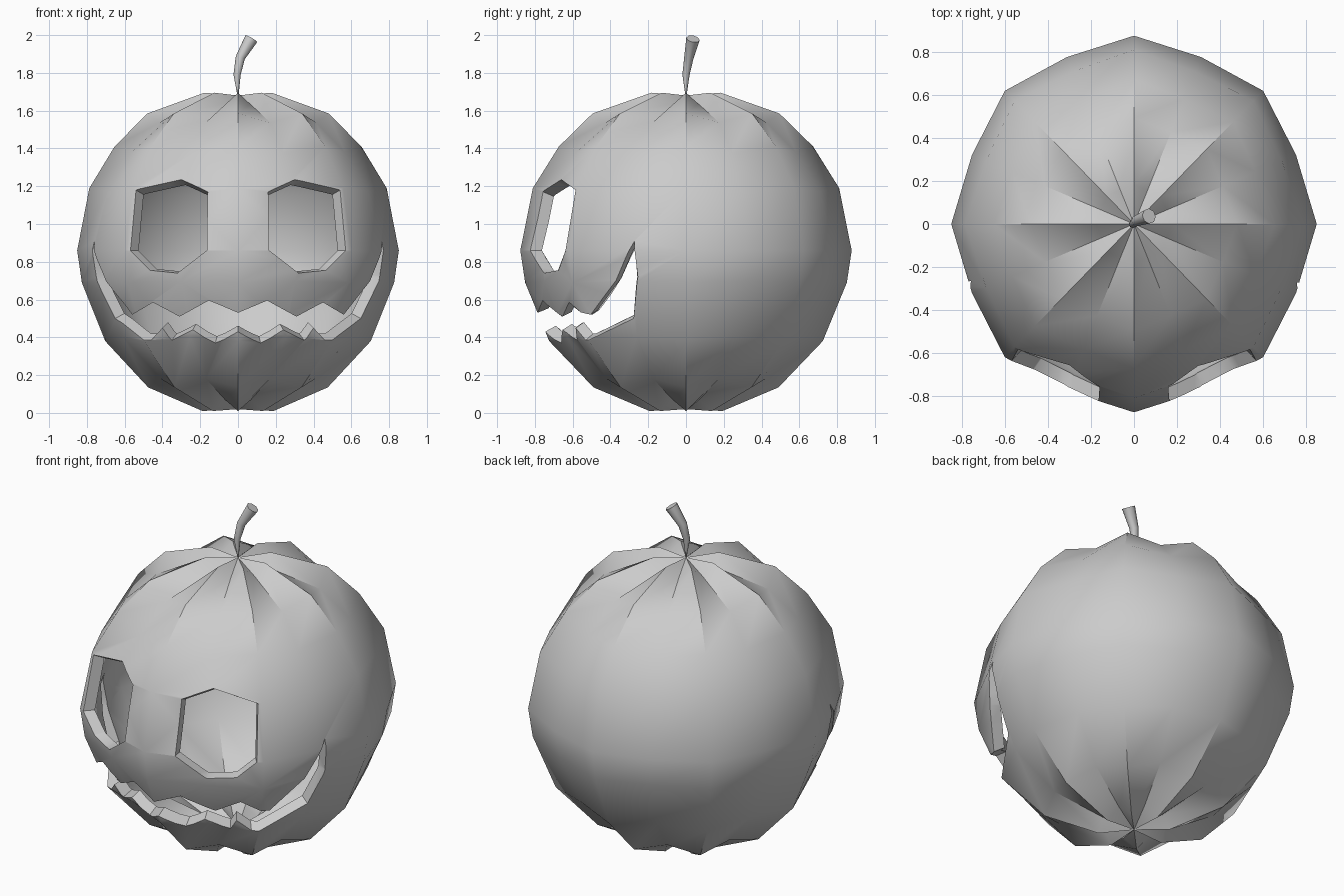
import bpy, bmesh, math
from mathutils import Vector
from mathutils.bvhtree import BVHTree

if "Cube" in bpy.data.objects:
    bpy.data.objects.remove(bpy.data.objects["Cube"])

C = Vector((0, 0, 0.85))
SEG = 16
PROFILE = [(.19, .01), (.48, .135), (.71, .38), (.835, .69), (.86, .86),
           (.795, 1.19), (.66, 1.41), (.485, 1.585), (.18, 1.695)]


def add_shell(bm, scale, flip=False):
    """Ribbed globe: every second meridian is drawn in to form a groove."""
    rings = []
    for r, z in PROFILE:
        ring = []
        for i in range(SEG):
            a = 2 * math.pi * i / SEG
            p = Vector((.99 * r * math.cos(a), 1.02 * r * math.sin(a), z)) - C
            if i % 2:
                p *= .96 - .03 * abs(p.z) / .85
            ring.append(bm.verts.new(C + p * scale))
        rings.append(ring)
    south = bm.verts.new(C + Vector((0, 0, -.83)) * scale)
    north = bm.verts.new(C + Vector((0, 0, .83)) * scale)
    faces = []
    for i in range(SEG):
        j = (i + 1) % SEG
        faces.append((south, rings[0][j], rings[0][i]))
        faces.append((north, rings[-1][i], rings[-1][j]))
        for a, b in zip(rings, rings[1:]):
            faces.append((a[i], a[j], b[j]))
            faces.append((a[i], b[j], b[i]))
    for f in faces:
        bm.faces.new(f[::-1] if flip else f)


def to_object(bm, name):
    me = bpy.data.meshes.new(name)
    bm.to_mesh(me)
    bm.free()
    ob = bpy.data.objects.new(name, me)
    bpy.context.collection.objects.link(ob)
    return ob


# Surface used to place the carved outlines
bm = bmesh.new()
add_shell(bm, 1)
tree = BVHTree.FromBMesh(bm)


def on_surface(x, z):
    hit = tree.ray_cast(Vector((x, -3, z)), Vector((0, 1, 0)))[0]
    if hit is None:
        hit = tree.find_nearest(Vector((x, -.33, z)))[0]
    return hit


# Hollow pumpkin body
add_shell(bm, .925, flip=True)
body = to_object(bm, "pumpkin_body")


def cutter(name, outline, caps):
    """Wedge pointing at the centre, following an outline seen from the front."""
    bm = bmesh.new()
    pts = [on_surface(x, z) - C for x, z in outline]
    outer = [bm.verts.new(C + p * 1.3) for p in pts]
    inner = [bm.verts.new(C + p * .6) for p in pts]
    n = len(pts)
    for i in range(n):
        j = (i + 1) % n
        bm.faces.new((outer[i], outer[j], inner[j], inner[i]))
    for cap in caps:
        bm.faces.new([outer[i] for i in cap])
        bm.faces.new([inner[i] for i in cap])
    bmesh.ops.recalc_face_normals(bm, faces=bm.faces)
    bmesh.ops.triangulate(bm, faces=bm.faces)
    ob = to_object(bm, name)
    ob.hide_render = True
    return ob


# Eyes
EYE = [(.16, 1.17), (.30, 1.235), (.54, 1.18), (.57, .86),
       (.465, .755), (.32, .74), (.165, .86)]
cutters = [cutter("eye_cutter", [(s * x, z) for x, z in EYE], [range(len(EYE))])
           for s in (-1, 1)]

# Toothed mouth
UPPER = [(.70, .70), (.63, .61), (.56, .52), (.45, .585), (.38, .548),
         (.31, .51), (.155, .595), (0, .53)]
LOWER = [(.75, .72), (.65, .50), (.46, .385), (.40, .45), (.35, .385),
         (.24, .44), (.12, .37), (0, .43)]


def full(half):
    return [(-x, z) for x, z in half] + half[-2::-1]


up, low = full(UPPER), full(LOWER)
m = len(up)
outline = [(-.76, .91)] + up + [(.76, .91)] + low[::-1]
total = len(outline)
caps = [(0, 1, total - 1), (m, m + 1, m + 2)]
caps += [(i, i + 1, total - i - 1, total - i) for i in range(1, m)]
cutters.append(cutter("mouth_cutter", outline, caps))

# Carve the face
bpy.context.view_layer.objects.active = body
body.select_set(True)
for c in cutters:
    mod = body.modifiers.new("carve", 'BOOLEAN')
    mod.operation = 'DIFFERENCE'
    mod.solver = 'EXACT'
    mod.object = c
    bpy.ops.object.modifier_apply(modifier=mod.name)
for c in cutters:
    bpy.data.objects.remove(c)
bpy.ops.object.shade_smooth_by_angle(angle=math.radians(40))

# Bent stem, widening towards its cut end
cu = bpy.data.curves.new("stem", 'CURVE')
cu.dimensions = '3D'
cu.bevel_depth = 1
cu.bevel_resolution = 2
cu.use_fill_caps = True
sp = cu.splines.new('POLY')
path = [(0, 0, 1.68, .003), (-.005, 0, 1.79, .019),
        (.012, .015, 1.88, .025), (.07, .037, 1.98, .036)]
sp.points.add(len(path) - 1)
for p, (x, y, z, r) in zip(sp.points, path):
    p.co = (x, y, z, 1)
    p.radius = r
sp.use_smooth = True
bpy.context.collection.objects.link(bpy.data.objects.new("stem", cu))
